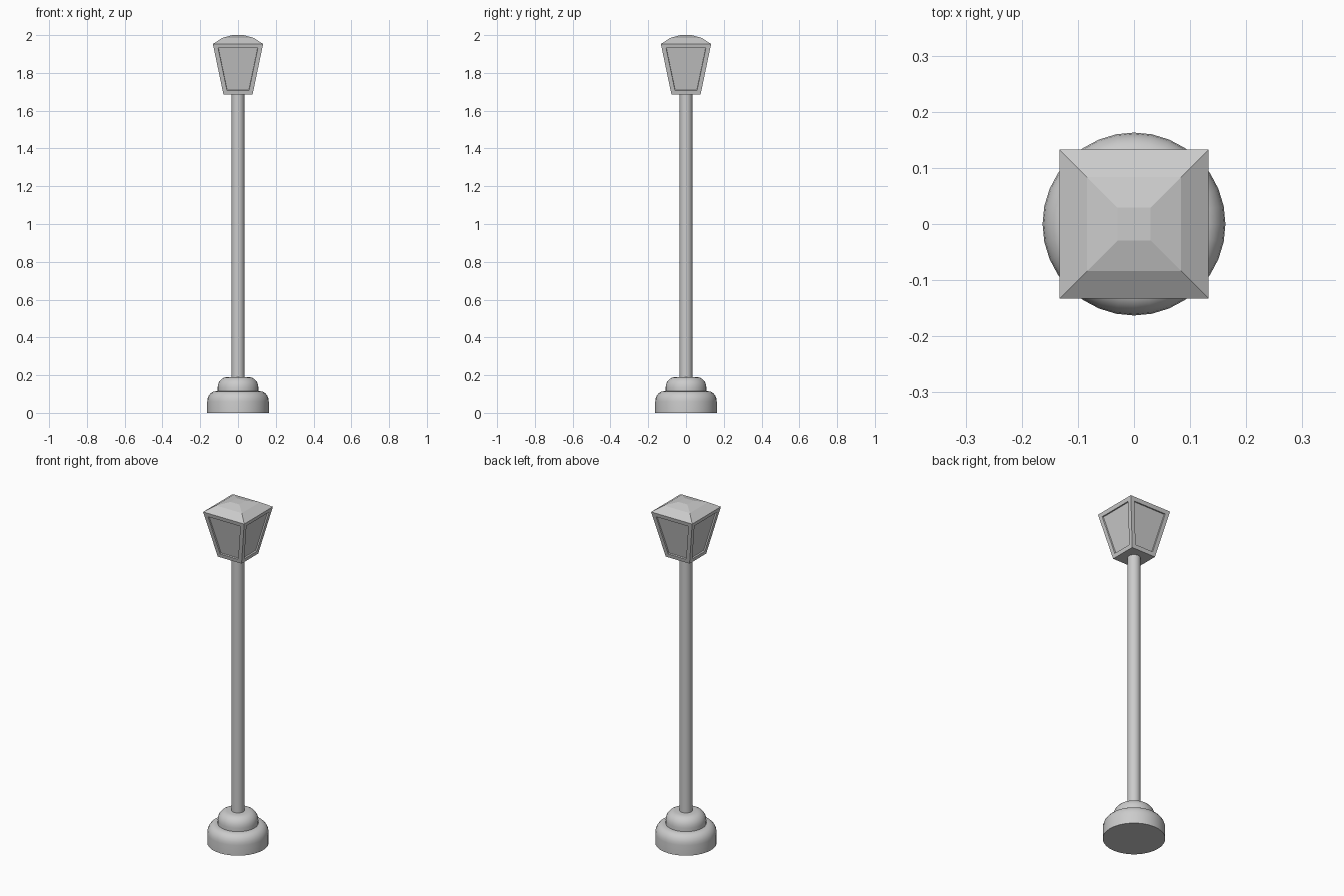
import bpy, bmesh, math
from mathutils import Vector

if "Cube" in bpy.data.objects:
    bpy.data.objects.remove(bpy.data.objects["Cube"])


def add_object(name, bm):
    bmesh.ops.recalc_face_normals(bm, faces=bm.faces)
    mesh = bpy.data.meshes.new(name)
    bm.to_mesh(mesh)
    bm.free()
    ob = bpy.data.objects.new(name, mesh)
    bpy.context.collection.objects.link(ob)
    return ob


def stack(bm, profile, sides, turn=0.0, scale=1.0):
    """Loft (radius, z) rings with the given number of sides and cap both ends."""
    rings = []
    for r, z in profile:
        angles = [turn + 2 * math.pi * i / sides for i in range(sides)]
        rings.append([bm.verts.new((r * scale * math.cos(a), r * scale * math.sin(a), z))
                      for a in angles])
    walls = []
    for lo, hi in zip(rings, rings[1:]):
        band = []
        for i in range(sides):
            j = (i + 1) % sides
            band.append(bm.faces.new((lo[i], lo[j], hi[j], hi[i])))
        walls.append(band)
    bm.faces.new(rings[0][::-1])
    bm.faces.new(rings[-1])
    return walls


def turned(name, profile, sides):
    bm = bmesh.new()
    stack(bm, profile, sides)
    ob = add_object(name, bm)
    bpy.context.view_layer.objects.active = ob
    ob.select_set(True)
    bpy.ops.object.shade_smooth_by_angle(angle=math.radians(40))
    ob.select_set(False)


def rounded_tier(radius, z0, z1, round_r, round_z, steps=5):
    """Drum profile with an elliptical top edge."""
    pts = [(radius, z0)]
    for i in range(steps + 1):
        a = math.pi / 2 * i / steps
        pts.append((radius - round_r * (1 - math.cos(a)),
                    z1 - round_z * (1 - math.sin(a))))
    return pts


# Two-tier rounded foot
turned("base_lower", rounded_tier(0.163, 0.0, 0.115, 0.045, 0.055), 32)
turned("base_upper", rounded_tier(0.108, 0.11, 0.19, 0.05, 0.055), 32)

# Pole
turned("pole", [(0.034, 0.185), (0.034, 1.69)], 32)

# Square lantern: flared body with low two-pitch roof and recessed panes
bm = bmesh.new()
bands = stack(bm, [(0.077, 1.685), (0.133, 1.953), (0.084, 1.985), (0.029, 2.0)],
              4, math.pi / 4, math.sqrt(2))
bmesh.ops.recalc_face_normals(bm, faces=bm.faces)
panes = bands[0]
bmesh.ops.inset_individual(bm, faces=panes, thickness=0.023, use_even_offset=True)
# The recess wall is a second, thin inset pushed inwards
bmesh.ops.inset_individual(bm, faces=panes, thickness=0.001, depth=-0.008,
                           use_even_offset=True)
add_object("lantern", bm)
